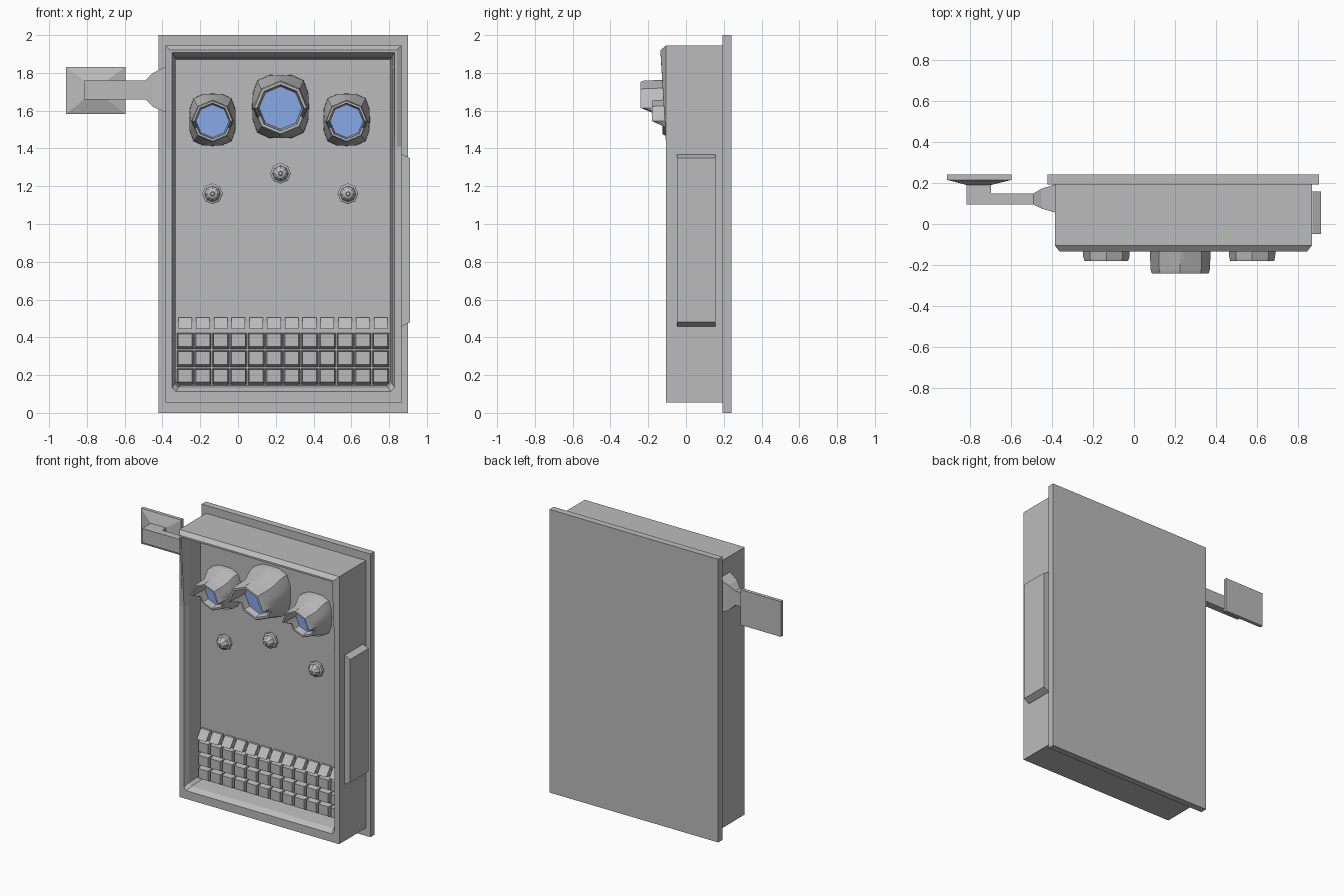
import bpy, bmesh, math
from mathutils import Vector

cube = bpy.data.objects.get("Cube")
if cube:
    bpy.data.objects.remove(cube, do_unlink=True)


def material(name, rgb):
    m = bpy.data.materials.new(name)
    m.use_nodes = True
    m.diffuse_color = (*rgb, 1)
    m.node_tree.nodes["Principled BSDF"].inputs["Base Color"].default_value = (*rgb, 1)
    return m


GREY = material("grey_metal", (0.5, 0.5, 0.5))
BLUE = material("blue_glass", (0.27, 0.43, 0.88))


def loft(name, rings, smooth=False, glass=False):
    """Closed skin through rings of equal point count; the last cap may be glass."""
    bm = bmesh.new()
    loops = [[bm.verts.new(p) for p in ring] for ring in rings]
    n = len(loops[0])
    for a, b in zip(loops, loops[1:]):
        for i in range(n):
            j = (i + 1) % n
            bm.faces.new((a[i], a[j], b[j], b[i]))
    bm.faces.new(loops[0])
    cap = bm.faces.new(loops[-1])
    if glass:
        cap.material_index = 1
    bmesh.ops.recalc_face_normals(bm, faces=bm.faces)
    me = bpy.data.meshes.new(name)
    bm.to_mesh(me)
    bm.free()
    me.materials.append(GREY)
    if glass:
        me.materials.append(BLUE)
    ob = bpy.data.objects.new(name, me)
    bpy.context.collection.objects.link(ob)
    if smooth:
        bpy.ops.object.select_all(action='DESELECT')
        ob.select_set(True)
        bpy.context.view_layer.objects.active = ob
        bpy.ops.object.shade_smooth_by_angle(angle=math.radians(35))
    return ob


def rect_xz(x0, x1, z0, z1, y):
    return [Vector(p) for p in ((x0, y, z0), (x1, y, z0), (x1, y, z1), (x0, y, z1))]


def rect_yz(x, y0, y1, z0, z1):
    return [Vector(p) for p in ((x, y0, z0), (x, y1, z0), (x, y1, z1), (x, y0, z1))]


def box(name, x0, x1, y0, y1, z0, z1):
    return loft(name, [rect_xz(x0, x1, z0, z1, y0), rect_xz(x0, x1, z0, z1, y1)])


# Back plate
box("back_plate", -0.42, 0.90, 0.193, 0.24, 0, 2)

# Hollow case: the rim leans forward toward its top
FLOOR = 0.05


def case_ring(inset, y, lean=0, chamfer=0.0, bottom=0.0, top=0.0):
    x0, x1 = -0.385 + inset, 0.865 - inset
    z0, z1 = 0.055 + inset + bottom, 1.945 - inset - top
    c = chamfer
    pts = [(x0 + c, 0, z0), (x1 - c, 0, z0), (x1, 0, z0 + c), (x1, 0, 1.41),
           (x1, lean, z1), (x0, lean, z1), (x0, 0, 1.41), (x0, 0, z0 + c)]
    return [Vector((px, y - dy, pz)) for px, dy, pz in pts]


loft("case", [
    case_ring(0, 0.193, chamfer=0.001),
    case_ring(0, -0.105, chamfer=0.001),
    case_ring(0.024, -0.105, 0.03, 0.005),
    case_ring(0.036, -0.105, 0.03, 0.02, bottom=0.022),
    case_ring(0.05, -0.07, 0, 0.02, bottom=0.03, top=0.015),
    case_ring(0.058, FLOOR, 0, 0.02, bottom=0.033, top=0.015),
])


# Hooded lamps: squarish base blending into an octagonal visor around a lens
def lamp(name, cx, cz, half_w, half_h, radius, hood_y, lip_y, lens_y):
    angles = [math.tau * i / 16 for i in range(16)]

    def squarish(scale, y):
        ring = []
        for a in angles:
            c, s = math.cos(a), math.sin(a)
            k = scale / (abs(c) ** 3.5 + abs(s) ** 3.5) ** (1 / 3.5)
            ring.append(Vector((cx + half_w * k * c, y, cz + 0.007 + half_h * k * s)))
        return ring

    def octagon(r, upper, lower):
        ring = []
        for i, a in enumerate(angles):
            k = r * (math.cos(math.pi / 8) if i % 2 else 1)
            y = upper if math.sin(a) > -0.01 else lower
            ring.append(Vector((cx + k * math.cos(a), y, cz + k * math.sin(a))))
        return ring

    loft(name, [
        squarish(1, FLOOR),
        squarish(0.99, FLOOR - 0.05),
        octagon(radius * 1.02, lip_y + 0.03, lip_y + 0.03),
        octagon(radius, hood_y + 0.02, lip_y + 0.01),
        octagon(radius * 0.95, hood_y, lip_y),
        octagon(radius * 0.85, hood_y, lip_y),
        octagon(radius * 0.78, lens_y, lens_y),
    ], smooth=True, glass=True)


lamp("centre_lamp", 0.225, 1.615, 0.15, 0.168, 0.145, -0.24, -0.125, -0.08)
for side, x in (("right", -0.135), ("left", 0.575)):
    lamp(side + "_lamp", x, 1.545, 0.123, 0.138, 0.112, -0.18, -0.10, -0.05)


# Small turned knobs
def knob(name, cx, cz):
    profile = [(0.055, 0), (0.055, 0.018), (0.042, 0.024), (0.038, 0.042),
               (0.026, 0.056), (0.012, 0.062), (0.010, 0.075)]
    loft(name, [[Vector((cx + r * math.cos(math.tau * i / 8), FLOOR - h,
                         cz + r * math.sin(math.tau * i / 8))) for i in range(8)]
                for r, h in profile])


knob("right_knob", -0.135, 1.16)
knob("centre_knob", 0.225, 1.268)
knob("left_knob", 0.582, 1.16)

# Keyboard: three rows of tapered keys under one row of wedge switches
for col in range(12):
    x = -0.28 + col * 0.0941
    for row in range(3):
        z = 0.193 + row * 0.094
        loft(f"key_{row}_{col}", [
            rect_xz(x - 0.044, x + 0.044, z - 0.044, z + 0.042, FLOOR),
            rect_xz(x - 0.037, x + 0.037, z - 0.030, z + 0.037, FLOOR - 0.04)])
    wedge = rect_xz(x - 0.036, x + 0.036, 0.445, 0.505, FLOOR - 0.06)
    for p in wedge[2:]:
        p.y = FLOOR - 0.015
    loft(f"switch_{col}", [rect_xz(x - 0.036, x + 0.036, 0.445, 0.505, FLOOR), wedge])

# Side panel with bevelled ends
loft("side_panel", [
    rect_yz(0.86, -0.048, 0.157, 0.455, 1.367),
    rect_yz(0.872, -0.048, 0.157, 0.46, 1.367),
    rect_yz(0.91, -0.048, 0.157, 0.48, 1.35)])

# Side arm: flared socket, bar, post and end pad
loft("arm_socket_and_bar", [
    rect_yz(-0.38, 0.055, 0.193, 1.59, 1.835),
    rect_yz(-0.45, 0.075, 0.172, 1.62, 1.80),
    rect_yz(-0.49, 0.095, 0.148, 1.66, 1.76),
    rect_yz(-0.815, 0.095, 0.148, 1.66, 1.76)])
box("arm_post", -0.815, -0.695, 0.12, 0.195, 1.66, 1.76)
loft("arm_pad", [
    rect_xz(-0.815, -0.695, 1.66, 1.76, 0.19),
    rect_xz(-0.91, -0.595, 1.583, 1.832, 0.215),
    rect_xz(-0.91, -0.595, 1.583, 1.832, 0.24)])
